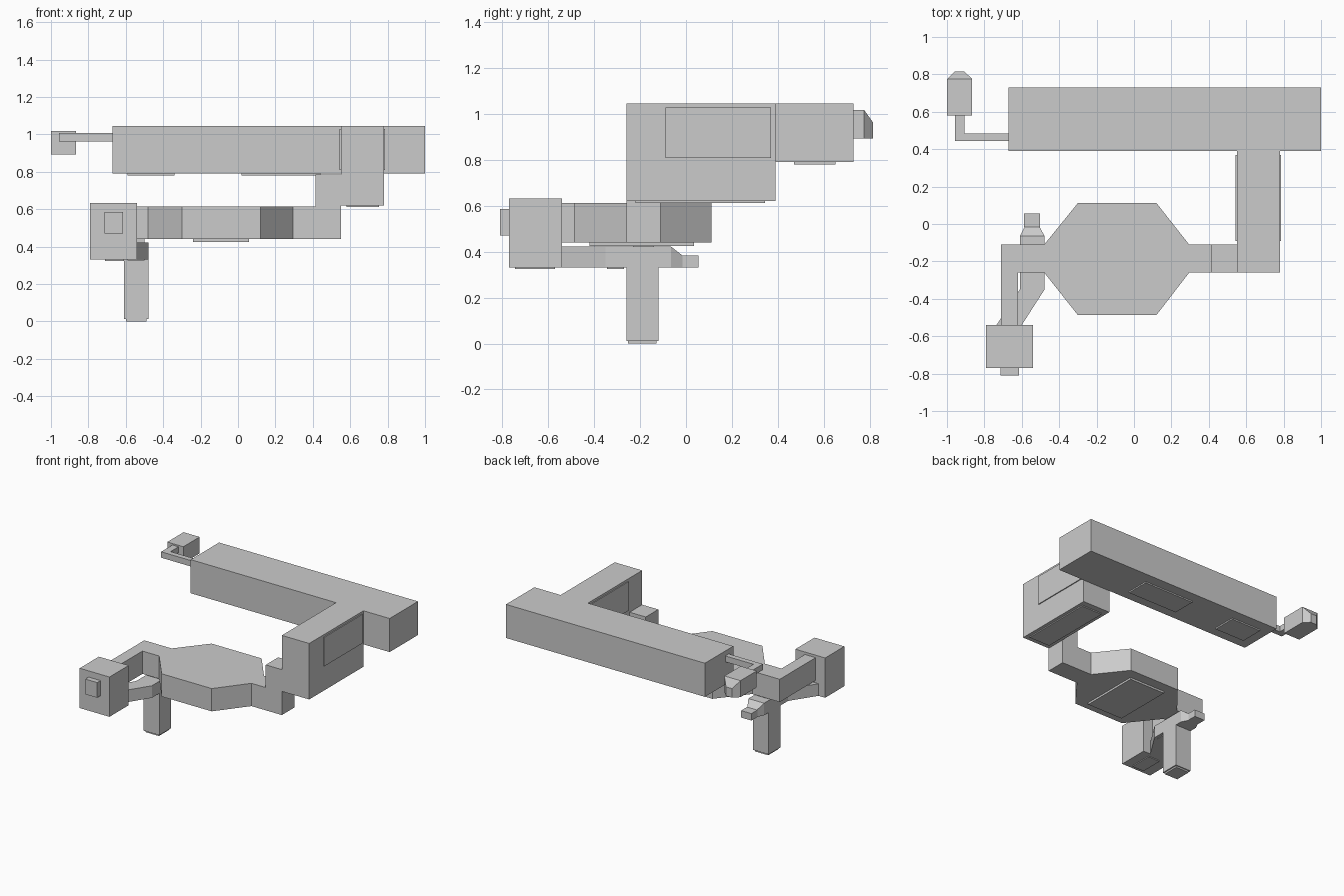
import bpy, bmesh


def mesh_object(name, bm):
    bmesh.ops.recalc_face_normals(bm, faces=bm.faces)
    mesh = bpy.data.meshes.new(name)
    bm.to_mesh(mesh)
    bm.free()
    obj = bpy.data.objects.new(name, mesh)
    bpy.context.collection.objects.link(obj)
    return obj


def loft(name, bottom, top):
    """Solid between two matching loops of 3D points."""
    bm = bmesh.new()
    a = [bm.verts.new(p) for p in bottom]
    b = [bm.verts.new(p) for p in top]
    bm.faces.new(a)
    bm.faces.new(b)
    n = len(a)
    for i in range(n):
        j = (i + 1) % n
        bm.faces.new((a[i], a[j], b[j], b[i]))
    return mesh_object(name, bm)


def slab(name, outline, z0, z1):
    return loft(name, [(x, y, z0) for x, y in outline], [(x, y, z1) for x, y in outline])


def box(name, x0, x1, y0, y1, z0, z1):
    return slab(name, [(x0, y0), (x1, y0), (x1, y1), (x0, y1)], z0, z1)


def section(x0, x1, y, z0, z1):
    return [(x0, y, z0), (x1, y, z0), (x1, y, z1), (x0, y, z1)]


# Upper beam and side block, one T-shaped top with a deeper block
slab("upper_beam", [(-0.67, 0.39), (1.0, 0.39), (1.0, 0.73), (-0.67, 0.73)], 0.79, 1.045)
box("side_block", 0.55, 0.78, -0.26, 0.39, 0.62, 1.045)

# Thin raised panels
for side, x in (("left", 0.543), ("right", 0.78)):
    box("side_panel_" + side, x, x + 0.007, -0.09, 0.37, 0.808, 1.028)
box("side_block_base_panel", 0.58, 0.755, -0.22, 0.345, 0.612, 0.62)
for i, (x0, x1) in enumerate(((-0.59, -0.34), (0.02, 0.44))):
    box(f"beam_base_panel_{i + 1}", x0, x1, 0.47, 0.65, 0.78, 0.79)

# Bent rod and pointed end piece at the beam's end
slab("bent_rod", [(-0.67, 0.445), (-0.67, 0.485), (-0.905, 0.485), (-0.905, 0.58),
                  (-0.957, 0.58), (-0.957, 0.445)], 0.962, 1.007)
box("end_piece", -1.0, -0.865, 0.58, 0.775, 0.893, 1.018)
loft("end_piece_tip", section(-1.0, -0.865, 0.775, 0.893, 1.018),
     section(-0.958, -0.907, 0.815, 0.893, 0.962))

# Stepped connector between side block and plate
box("connector", 0.415, 0.55, -0.26, -0.11, 0.44, 0.785)

# Eight-sided plate with its two arms
slab("centre_plate", [(0.415, -0.26), (0.415, -0.11), (0.295, -0.11), (0.12, 0.112),
                      (-0.30, 0.112), (-0.48, -0.11), (-0.71, -0.11), (-0.71, -0.54),
                      (-0.62, -0.54), (-0.62, -0.26), (-0.48, -0.26), (-0.30, -0.487),
                      (0.12, -0.487), (0.295, -0.26)], 0.44, 0.613)
box("plate_base_panel", -0.24, 0.06, -0.42, 0.035, 0.425, 0.44)

# Front box with nub
box("front_box", -0.79, -0.54, -0.77, -0.54, 0.33, 0.632)
box("front_box_nub", -0.715, -0.615, -0.81, -0.77, 0.47, 0.585)
box("front_box_base_panel", -0.71, -0.61, -0.745, -0.57, 0.324, 0.33)

# Lower arm: slanted run, straight run, then tapered nose
slab("lower_arm", [(-0.735, -0.54), (-0.60, -0.54), (-0.478, -0.35), (-0.478, -0.065),
                   (-0.61, -0.065), (-0.61, -0.35)], 0.33, 0.422)
loft("lower_arm_taper", section(-0.61, -0.478, -0.065, 0.33, 0.422),
     section(-0.585, -0.505, -0.015, 0.33, 0.383))
box("lower_arm_nose", -0.588, -0.502, -0.015, 0.055, 0.33, 0.383)
box("lower_arm_spacer", -0.59, -0.50, -0.23, -0.14, 0.422, 0.44)
box("lower_arm_base_panel", -0.59, -0.50, -0.345, -0.27, 0.325, 0.33)

# Leg and foot pad
box("leg", -0.61, -0.478, -0.26, -0.12, 0.012, 0.33)
box("foot_pad", -0.60, -0.488, -0.252, -0.128, 0.0, 0.012)
